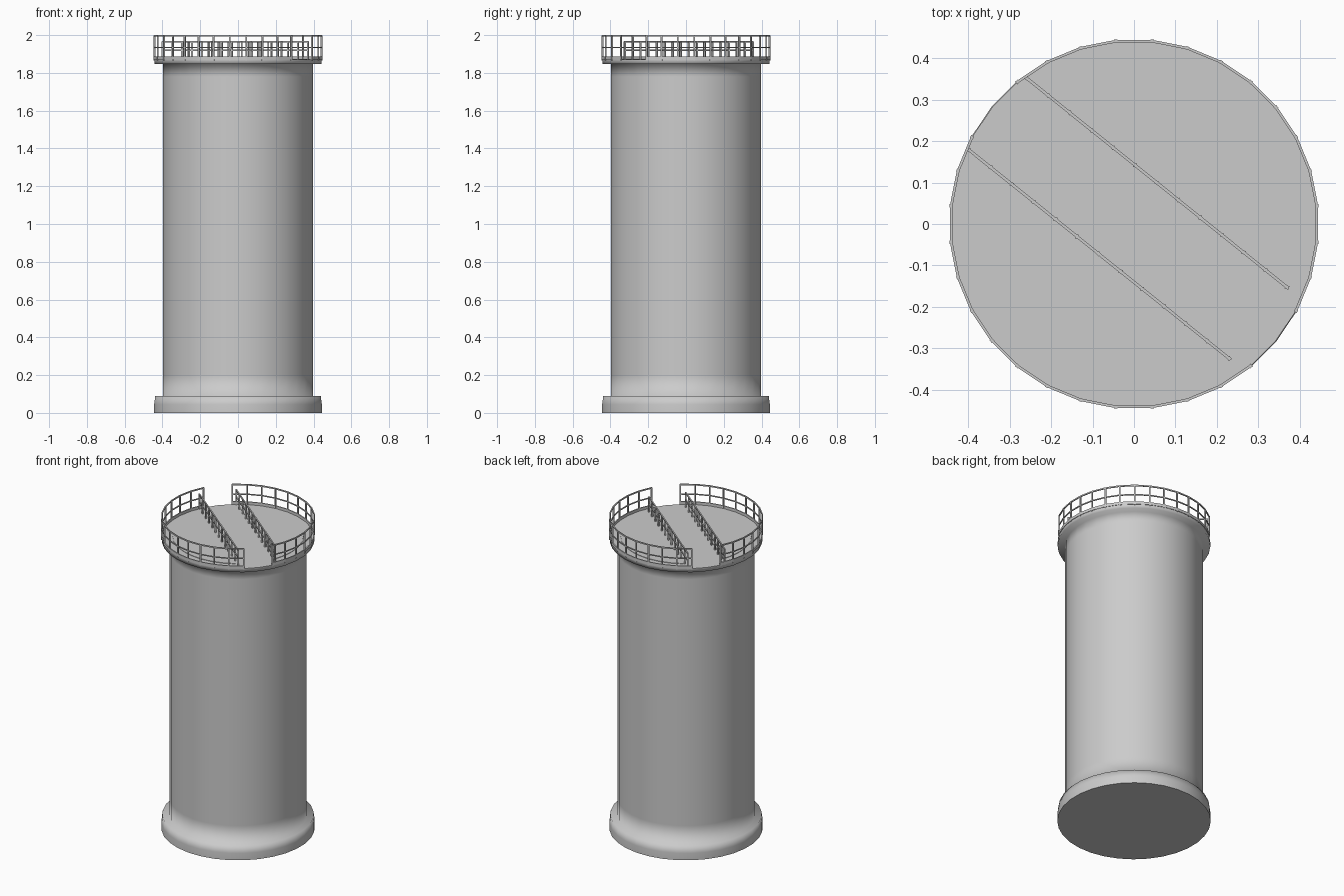
import bpy, bmesh
from math import cos, sin, radians, pi
from mathutils import Vector, Matrix

if "Cube" in bpy.data.objects:
    bpy.data.objects.remove(bpy.data.objects["Cube"])

DECK = 1.87
SIDES = 32


def finish(bm, name):
    bmesh.ops.recalc_face_normals(bm, faces=bm.faces)
    me = bpy.data.meshes.new(name)
    bm.to_mesh(me)
    bm.free()
    ob = bpy.data.objects.new(name, me)
    bpy.context.collection.objects.link(ob)
    return ob


def polar(r, deg, z):
    return Vector((r * cos(radians(deg)), r * sin(radians(deg)), z))


def bar(bm, a, b, w, h):
    """Rectangular bar from a to b, w wide sideways and h the other way."""
    d = b - a
    t = d.normalized()
    up = Vector((0, 0, 1)) if abs(t.z) < 0.9 else Vector((a.x, a.y, 0)).normalized()
    side = up.cross(t).normalized()
    up = t.cross(side)
    rot = Matrix((t, side, up)).transposed().to_4x4()
    m = Matrix.Translation((a + b) / 2) @ rot @ Matrix.Diagonal((d.length, w, h, 1))
    bmesh.ops.create_cube(bm, size=1, matrix=m)


def railing(name, pts, heights, post_top, w):
    """Posts at every point, horizontal rails at the given (z, height) levels."""
    bm = bmesh.new()
    for p in pts:
        bar(bm, Vector((p.x, p.y, DECK - 0.005)), Vector((p.x, p.y, post_top)), w, w)
    for a, b in zip(pts, pts[1:]):
        for z, h in heights:
            bar(bm, Vector((a.x, a.y, z)), Vector((b.x, b.y, z)), w * 0.8, h)
    return finish(bm, name)


# Tank: base plinth, shaft and overhanging deck as one lathed profile
profile = [(0.446, 0), (0.446, 0.045), (0.44, 0.09), (0.40, 0.09), (0.40, 0.2),
           (0.40, 1.78), (0.40, 1.846), (0.444, 1.846), (0.444, DECK)]
bm = bmesh.new()
rings = [[bm.verts.new(polar(r, (i + 0.5) * 360 / SIDES, z)) for i in range(SIDES)]
         for r, z in profile]
for lo, hi in zip(rings, rings[1:]):
    for i in range(SIDES):
        j = (i + 1) % SIDES
        bm.faces.new((lo[i], lo[j], hi[j], hi[i])).smooth = True
bm.faces.new(rings[0][::-1])
bm.faces.new(rings[-1])
finish(bm, "tank_body")

# Raised roof panels, outer railings and walkway railings: one per side
for side, turn in (("right", 0), ("left", 180)):
    bm = bmesh.new()
    arc = [bm.verts.new(polar(0.38, turn - 20 + 143 * i / 13, DECK)) for i in range(14)]
    face = bm.faces.new(arc)
    ext = bmesh.ops.extrude_face_region(bm, geom=[face])
    bmesh.ops.translate(bm, vec=(0, 0, 0.003),
                        verts=[v for v in ext["geom"] if isinstance(v, bmesh.types.BMVert)])
    finish(bm, "roof_panel_" + side)

    ring = [polar(0.444, turn - 28.125 + 11.25 * i, 0) for i in range(15)]
    railing("outer_railing_" + side, ring,
            [(1.996, 0.008), (1.935, 0.006), (1.879, 0.018)], 1.998, 0.008)

for side, a, b in (("right", (-0.26, 0.353), (0.37, -0.153)),
                   ("left", (-0.40, 0.18), (0.23, -0.325))):
    a, b = Vector((*a, 0)), Vector((*b, 0))
    row = [a.lerp(b, i / 12) for i in range(13)]
    railing("walkway_railing_" + side, row,
            [(1.965, 0.008), (1.92, 0.007)], 1.967, 0.009)
